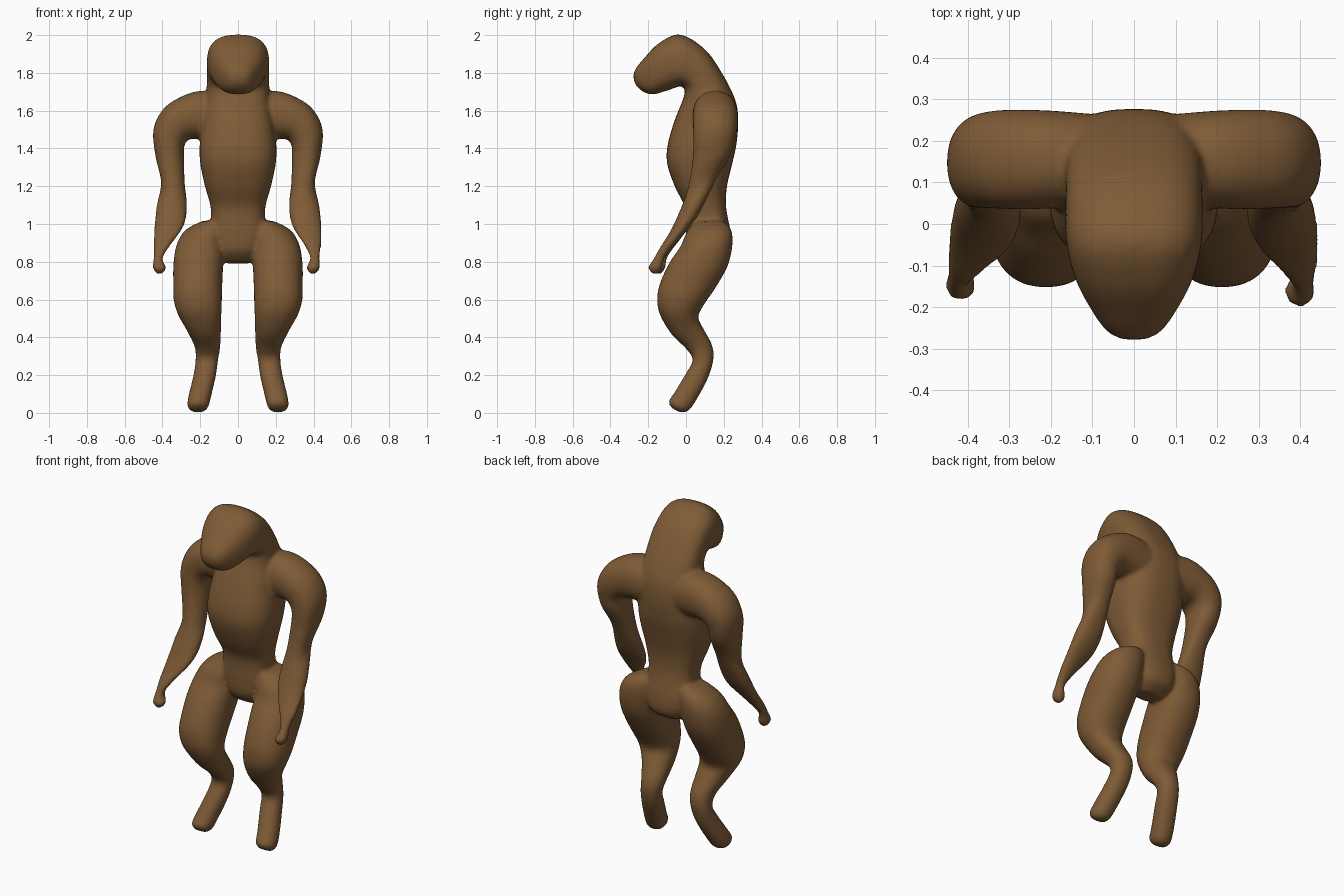
import bpy, bmesh, math
from mathutils import Vector as V

fur = bpy.data.materials.new("brown_fur")
fur.diffuse_color = (0.21, 0.105, 0.037, 1)
SIDES, STEPS = 32, 5


def catmull(a, b, c, d, t):
    return 0.5 * (2 * b + (c - a) * t + (2 * a - 5 * b + 4 * c - d) * t * t
                  + (3 * b - a - 3 * c + d) * t ** 3)


def loft(bm, rings, power=2.0):
    """Skin rounded rings given as (point, opposite point, sideways half-axis)."""
    frames = [((p + q) / 2, (p - q) / 2, s) for p, q, s in rings]
    n, smooth = len(frames), []
    for i in range(n - 1):
        four = [frames[max(0, min(n - 1, i + k))] for k in (-1, 0, 1, 2)]
        for j in range(STEPS):
            smooth.append([catmull(*[f[k] for f in four], j / STEPS) for k in range(3)])
    smooth.append(frames[-1])
    loops = []
    for c, h, s in smooth:
        loop = []
        for k in range(SIDES):
            a = 2 * math.pi * k / SIDES
            ca, sa = math.cos(a), math.sin(a)
            u = math.copysign(abs(ca) ** (2 / power), ca)
            v = math.copysign(abs(sa) ** (2 / power), sa)
            loop.append(bm.verts.new(c + h * u + s * v))
        loops.append(loop)
    faces = [bm.faces.new(loops[0]), bm.faces.new(loops[-1][::-1])]
    for a, b in zip(loops, loops[1:]):
        for k in range(SIDES):
            m = (k + 1) % SIDES
            faces.append(bm.faces.new((a[k], b[k], b[m], a[m])))
    bmesh.ops.recalc_face_normals(bm, faces=faces)


bm = bmesh.new()

# torso, neck and head: front y, z, back y, z, half width
torso = [(.06, .80, .17, .79, .08), (.01, .86, .235, .84, .12), (.0, .95, .242, .93, .15),
         (.0, 1.03, .222, 1.03, .143), (-.01, 1.1, .212, 1.1, .147), (-.06, 1.2, .217, 1.2, .175),
         (-.10, 1.32, .245, 1.32, .2), (-.097, 1.42, .267, 1.42, .203),
         (-.06, 1.55, .277, 1.55, .187), (-.02, 1.65, .26, 1.66, .17),
         (-.005, 1.71, .19, 1.8, .165), (-.03, 1.73, .1, 1.925, .165),
         (-.06, 1.72, -.03, 2.003, .163), (-.12, 1.70, -.14, 1.96, .142),
         (-.18, 1.685, -.22, 1.88, .105), (-.235, 1.705, -.268, 1.82, .068),
         (-.27, 1.74, -.28, 1.78, .03)]
loft(bm, [(V((0, fy, fz)), V((0, by, bz)), V((w, 0, 0))) for fy, fz, by, bz, w in torso], 2.6)

# legs: front y, z, back y, z, centre x, half width
leg = [(.04, 1.01, .19, 1.02, .13, .06), (.0, .95, .235, .98, .175, .105),
       (-.03, .88, .247, .9, .2, .125), (-.085, .8, .222, .78, .21, .132),
       (-.133, .7, .155, .66, .213, .13), (-.152, .62, .1, .58, .213, .128),
       (-.142, .53, .065, .51, .203, .115), (-.08, .42, .09, .45, .18, .09),
       (.0, .34, .138, .36, .162, .068), (.035, .28, .145, .28, .165, .06),
       (.0, .21, .115, .18, .177, .06), (-.06, .11, .05, .06, .203, .06),
       (-.092, .06, .012, .01, .212, .055), (-.075, .025, -.025, .0, .212, .03)]
# arms: outer x, z, inner x, z, centre y, half depth, depth tilt
arm = [(.1, 1.69, .1, 1.45, .155, .11, 0), (.2, 1.705, .2, 1.45, .155, .118, 0),
       (.3, 1.675, .25, 1.45, .155, .12, 0), (.395, 1.61, .27, 1.44, .155, .118, 0),
       (.448, 1.5, .285, 1.41, .15, .112, .01), (.437, 1.36, .285, 1.34, .135, .102, .02),
       (.407, 1.22, .282, 1.22, .09, .083, .04), (.43, 1.1, .27, 1.1, .038, .075, .04),
       (.442, 1.0, .284, 1.0, -.012, .072, .04), (.442, .9, .345, .9, -.085, .05, .02),
       (.432, .82, .383, .82, -.142, .034, .01), (.434, .77, .362, .77, -.162, .038, 0),
       (.415, .737, .38, .737, -.162, .02, 0)]
for side in (-1, 1):
    loft(bm, [(V((side * cx, fy, fz)), V((side * cx, by, bz)), V((w, 0, 0)))
              for fy, fz, by, bz, cx, w in leg], 2.2)
    rings = []
    for ox, oz, ix, iz, cy, d, tilt in arm:
        low = max(0, min(1, (.95 - oz) / .15)) if side < 0 else 0   # left hand sits a little wider
        cy += .015 * low
        rings.append((V((side * (ox + .018 * low), cy, oz)),
                      V((side * (ix + .018 * low), cy, iz)), V((0, d, tilt))))
    loft(bm, rings, 2.2)

# one blended skin
mesh = bpy.data.meshes.new("creature_body")
bm.to_mesh(mesh)
bm.free()
body = bpy.data.objects.new("creature_body", mesh)
bpy.context.collection.objects.link(body)
mesh.materials.append(fur)
remesh = body.modifiers.new("blend", 'REMESH')
remesh.mode = 'VOXEL'
remesh.voxel_size = 0.011
remesh.use_smooth_shade = True
relax = body.modifiers.new("relax", 'SMOOTH')
relax.factor = 0.5
relax.iterations = 8
